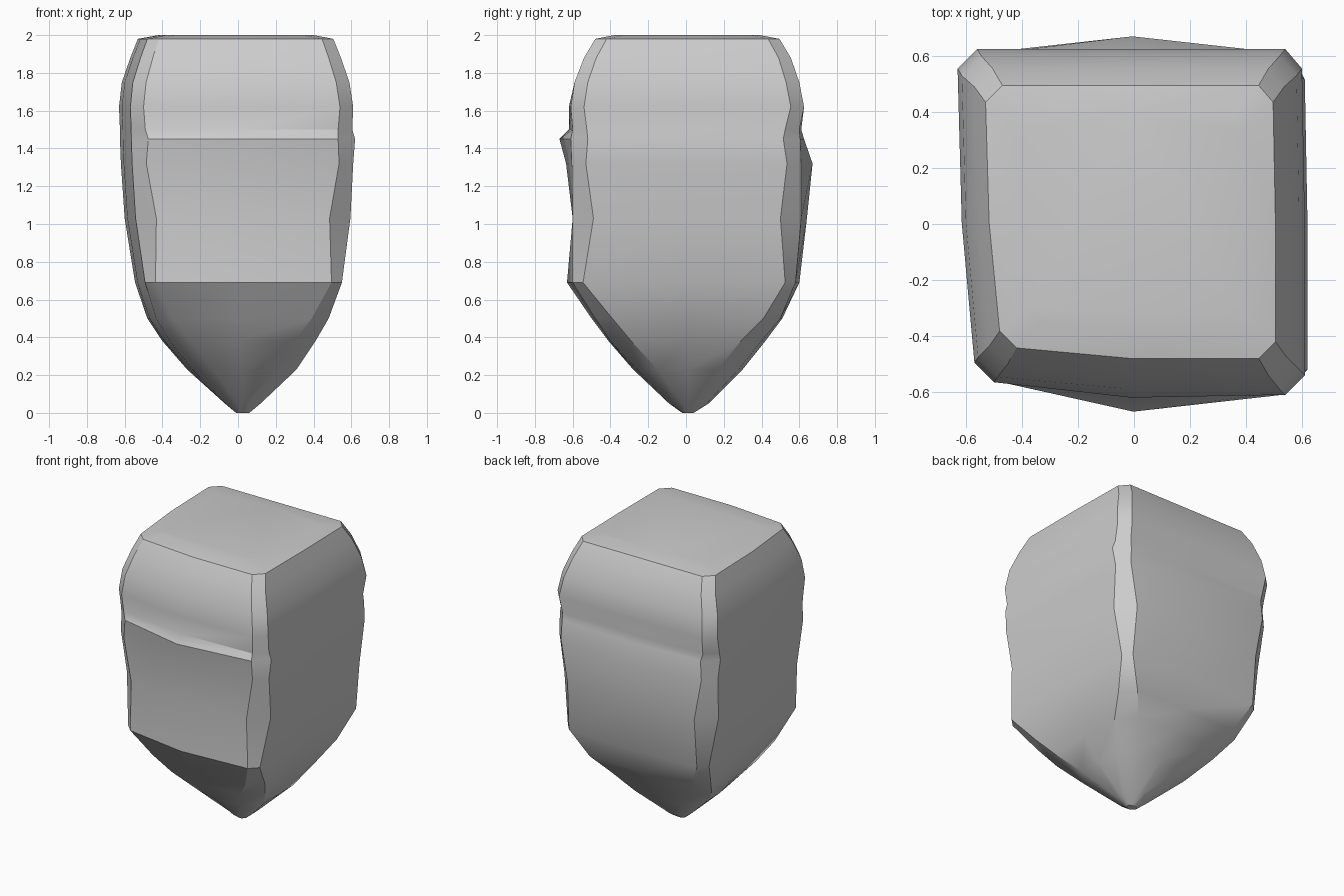
import bpy, bmesh, math

# Levels: z, left x, right x, front y, back y, corner chamfer, front bulge, back bulge
LEVELS = [
    (0.00, -0.01, 0.06, -0.02, 0.04, 0.020, 0.00, 0.00),
    (0.05, -0.07, 0.12, -0.09, 0.12, 0.060, 0.01, 0.01),
    (0.23, -0.27, 0.31, -0.28, 0.30, 0.110, 0.02, 0.02),
    (0.38, -0.40, 0.41, -0.41, 0.42, 0.110, 0.01, 0.02),
    (0.50, -0.48, 0.48, -0.50, 0.51, 0.090, 0.02, 0.01),
    (0.69, -0.545, 0.55, -0.63, 0.60, 0.055, 0.03, 0.02),
    (1.03, -0.60, 0.595, -0.60, 0.64, 0.110, 0.00, 0.03),
    (1.32, -0.62, 0.61, -0.635, 0.67, 0.075, 0.03, 0.06),
    (1.45, -0.625, 0.62, -0.67, 0.625, 0.090, 0.06, 0.02),
    (1.50, -0.625, 0.605, -0.62, 0.61, 0.075, 0.02, 0.01),
    (1.62, -0.63, 0.61, -0.62, 0.625, 0.070, 0.01, 0.00),
    (1.75, -0.615, 0.59, -0.59, 0.60, 0.070, 0.00, 0.00),
    (1.88, -0.57, 0.545, -0.54, 0.555, 0.065, 0.00, 0.00),
    (1.98, -0.53, 0.505, -0.48, 0.495, 0.060, 0.00, 0.00),
    (2.00, -0.42, 0.40, -0.38, 0.39, 0.050, 0.00, 0.00),
]


def ring(z, l, r, f, b, c, fb, bb):
    """Skewed square with chamfered corners and a middle point per side."""
    s = (r - l) / 1.24
    lf = l + 0.06 * s            # left side leans in towards the front
    fl, fr = f + fb + 0.045 * s, f + fb
    bk = b - bb
    mx, my = (l + r) / 2, (f + b) / 2
    return [
        (lf + c, fl, z), (mx, f, z), (r - c, fr, z),
        (r, fr + c, z), (r, my, z), (r - 0.01 * s, bk - c, z),
        (r - c, bk, z), (mx, b, z), (l + c, bk, z),
        (l, bk - c, z), (l + 0.015 * s, my, z), (lf, fl + c, z),
    ]


# Stone body: lofted rings, capped at both ends
bm = bmesh.new()
rings = [[bm.verts.new(p) for p in ring(*lv)] for lv in LEVELS]
for lo, hi in zip(rings, rings[1:]):
    for i in range(12):
        j = (i + 1) % 12
        bm.faces.new((lo[i], lo[j], hi[j], hi[i]))
bm.faces.new(rings[-1])
bm.faces.new(rings[0][::-1])
bmesh.ops.recalc_face_normals(bm, faces=bm.faces)

mesh = bpy.data.meshes.new("tapered_stone")
bm.to_mesh(mesh)
bm.free()
stone = bpy.data.objects.new("tapered_stone", mesh)
bpy.context.collection.objects.link(stone)
bpy.context.view_layer.objects.active = stone
stone.select_set(True)
bpy.ops.object.shade_smooth_by_angle(angle=math.radians(32))
